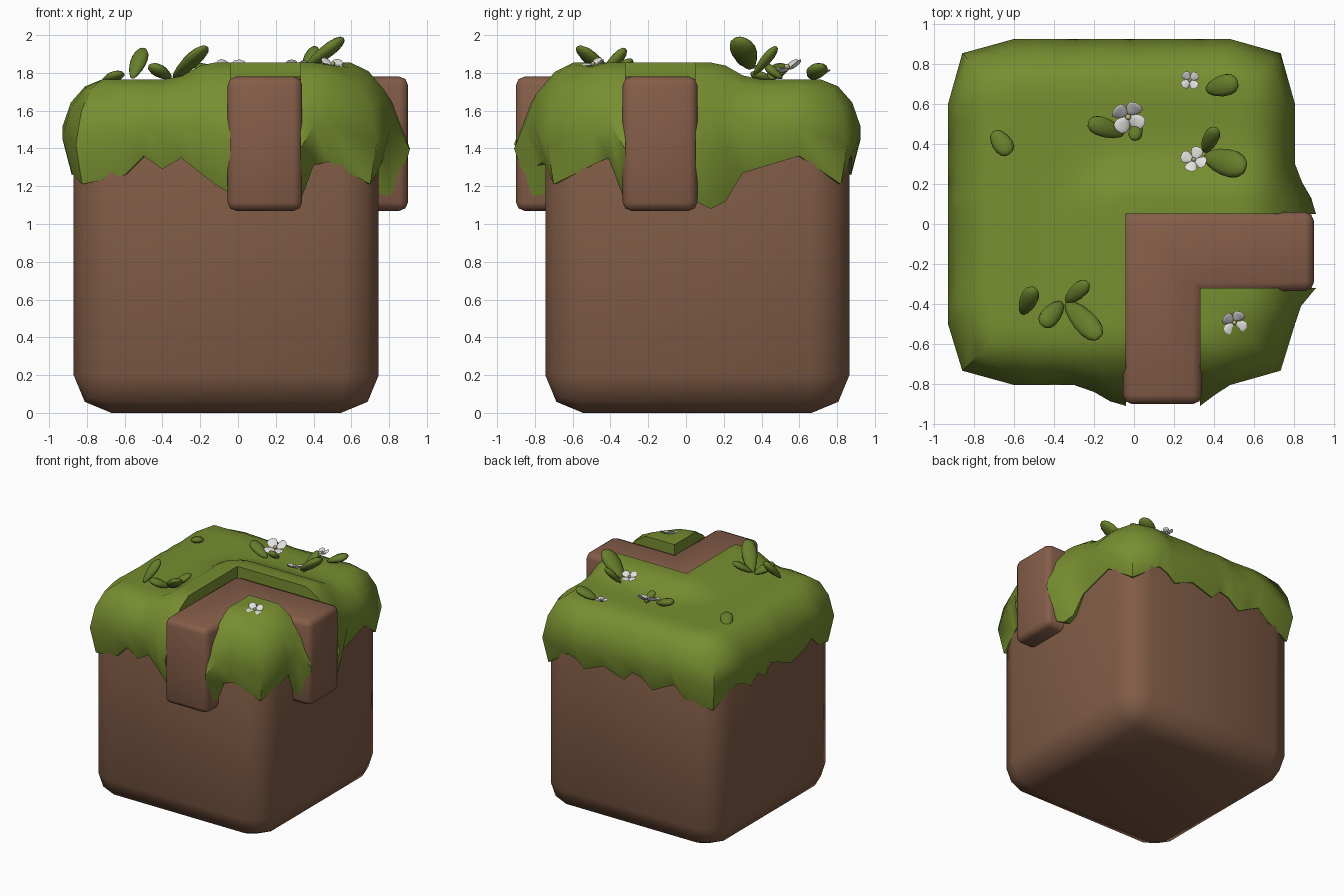
import bpy, bmesh, math
from mathutils import Vector, Matrix

if "Cube" in bpy.data.objects:
    bpy.data.objects.remove(bpy.data.objects["Cube"])


def material(name, rgb):
    m = bpy.data.materials.new(name)
    m.diffuse_color = (*rgb, 1)
    m.use_nodes = True
    m.node_tree.nodes["Principled BSDF"].inputs["Base Color"].default_value = m.diffuse_color
    return m


DIRT = material("dirt brown", (0.215, 0.105, 0.060))
PATH = material("path brown", (0.235, 0.110, 0.066))
GRASS = material("grass green", (0.185, 0.270, 0.030))
LEAF = material("leaf green", (0.135, 0.205, 0.024))
WHITE = material("petal white", (0.75, 0.75, 0.73))
YELLOW = material("flower centre", (0.50, 0.45, 0.20))


def finish(bm, name, mat, angle=40, bevel=0):
    """Turn a bmesh into a shaded object."""
    bmesh.ops.recalc_face_normals(bm, faces=bm.faces)
    me = bpy.data.meshes.new(name)
    bm.to_mesh(me)
    bm.free()
    me.materials.append(mat)
    ob = bpy.data.objects.new(name, me)
    bpy.context.collection.objects.link(ob)
    bpy.ops.object.select_all(action='DESELECT')
    ob.select_set(True)
    bpy.context.view_layer.objects.active = ob
    if bevel:
        mod = ob.modifiers.new("rounded edges", 'BEVEL')
        mod.width, mod.segments = bevel, 2
        bpy.ops.object.modifier_apply(modifier=mod.name)
    bpy.ops.object.shade_smooth_by_angle(angle=math.radians(angle))
    return ob


def prism(name, outline, z0, z1, mat, bevel):
    bm = bmesh.new()
    face = bm.faces.new([bm.verts.new((x, y, z0)) for x, y in outline])
    top = bmesh.ops.extrude_face_region(bm, geom=[face])["geom"]
    bmesh.ops.translate(bm, vec=(0, 0, z1 - z0),
                        verts=[v for v in top if isinstance(v, bmesh.types.BMVert)])
    return finish(bm, name, mat, 50, bevel)


# Dirt block with chunky rounded edges
prism("dirt_block", [(-0.87, -0.745), (0.745, -0.745), (0.745, 0.865), (-0.87, 0.865)],
      0, 1.70, DIRT, 0.2)

# L-shaped path that hangs over the front and right sides
prism("path", [(-0.055, -0.9), (0.34, -0.9), (0.34, -0.335), (0.9, -0.335),
               (0.9, 0.06), (-0.055, 0.06)], 1.07, 1.78, PATH, 0.045)

# Grass blanket: a top grid whose border hangs down in rings, split by the path
XS = [-0.72, -0.6, -0.5, -0.4, -0.3, -0.2, -0.12, -0.04, 0.15, 0.33, 0.4, 0.48, 0.595]
YS = [-0.595, -0.5, -0.41, -0.32, -0.13, 0.05, 0.13, 0.21, 0.3, 0.4, 0.5, 0.6, 0.715]
HEM_FRONT = [1.21, 1.26, 1.36, 1.29, 1.35, 1.27, 1.21, 1.16, 1.2, 1.12, 1.31, 1.33, 1.21]
HEM_RIGHT = [1.21, 1.31, 1.35, 1.11, 1.2, 1.12, 1.08, 1.12, 1.27, 1.3, 1.33, 1.36, 1.21]
HEM_OTHER = [1.21, 1.27, 1.36, 1.31, 1.26, 1.34, 1.36, 1.28, 1.34, 1.27, 1.33, 1.36, 1.21]
PX, PY = (-0.04, 0.33), (-0.32, 0.05)
N = len(XS) - 1


def smooth(t):
    t = max(0, min(1, t))
    return t * t * (3 - 2 * t)


def height(x, y):
    """Grass swells into a ridge beside the path."""
    if x > PX[1] and y < PY[0]:
        d = min(x - PX[1], PY[0] - y)
    else:
        d = math.hypot(max(0, PX[0] - x), max(0, y - PY[1]))
    return 1.765 + 0.09 * (1 - smooth((d - 0.10) / 0.22))


def flare(d_outer, d_corner):
    return 0.105 * max(smooth(1 - abs(d_outer) / 0.26), smooth(1 - abs(d_corner) / 0.14))


bm = bmesh.new()
grid = {(i, j): bm.verts.new((x, y, height(x, y)))
        for i, x in enumerate(XS) for j, y in enumerate(YS)}
for i in range(N):
    for j in range(N):
        bm.faces.new([grid[i, j], grid[i + 1, j], grid[i + 1, j + 1], grid[i, j + 1]])
border = ([(i, 0) for i in range(N)] + [(N, j) for j in range(N)]
          + [(i, N) for i in range(N, 0, -1)] + [(0, j) for j in range(N, 0, -1)])
last = [grid[k] for k in border]
for out, drop in [(0.09, 0.09), (0.165, 0.3), (0.21, 0.62), (0.16, 1.0)]:
    ring = []
    for i, j in border:
        x, y = XS[i], YS[j]
        nx, ny = (i == N) - (i == 0), (j == N) - (j == 0)
        hem, extra = HEM_OTHER[j if nx else i], 0
        if ny < 0:
            hem, extra = HEM_FRONT[i], flare(x - PX[0], x - PX[1])
        elif nx > 0:
            hem, extra = HEM_RIGHT[j], flare(y - PY[1], y - PY[0])
        if nx and ny:
            extra = 0
        reach = out + extra * (0.6 if drop == 1 else min(1, drop * 2))
        reach *= 0.66 if nx and ny else 1
        h = height(x, y)
        ring.append(bm.verts.new((x + nx * reach, y + ny * reach, h + drop * (hem - h))))
    for k in range(len(ring)):
        m = (k + 1) % len(ring)
        bm.faces.new([last[k], ring[k], ring[m], last[m]])
    last = ring


def on_path(f):
    c = f.calc_center_median()
    return (PX[0] < c.x < PX[1] and c.y < PY[1]) or (PY[0] < c.y < PY[1] and c.x > PX[0])


bmesh.ops.recalc_face_normals(bm, faces=bm.faces)
bmesh.ops.delete(bm, geom=[f for f in bm.faces if on_path(f)], context='FACES')
# Fold the open edges inward so the grass has thickness
rim = [e for e in bm.edges if e.is_boundary]
fold = bmesh.ops.extrude_edge_only(bm, edges=rim)["geom"]
for v in [g for g in fold if isinstance(g, bmesh.types.BMVert)]:
    x, y, z = v.co
    if x > 0.5 or x < -0.6:
        v.co.x -= math.copysign(0.14, x)
    if y > 0.6 or y < -0.5:
        v.co.y -= math.copysign(0.14, y)
    v.co.z -= 0.13 if z > 1.6 else -0.02
finish(bm, "grass", GRASS, 50)


# Leaves: tapered flattened ovals from base to tip
def leaf(n, base, tip, width, thick):
    base, tip = Vector(base), Vector(tip)
    d = tip - base
    bm = bmesh.new()
    bmesh.ops.create_uvsphere(bm, u_segments=10, v_segments=8, radius=0.5)
    for v in bm.verts:
        k = 1 + 0.5 * v.co.z
        v.co = (v.co.x * width * k, v.co.y * thick * k, v.co.z * d.length)
    rot = d.to_track_quat('Z', 'Y').to_matrix().to_4x4()
    bm.transform(Matrix.Translation((base + tip) / 2) @ rot)
    finish(bm, f"leaf_{n}", LEAF, 60)


LEAVES = [
    ((-0.56, -0.45, 1.77), (-0.50, -0.32, 1.93), 0.09, 0.06),
    ((-0.36, -0.39, 1.77), (-0.46, -0.51, 1.84), 0.10, 0.06),
    ((-0.34, -0.39, 1.77), (-0.17, -0.57, 1.94), 0.12, 0.06),
    ((-0.34, -0.39, 1.78), (-0.23, -0.29, 1.87), 0.08, 0.05),
    ((-0.71, 0.47, 1.75), (-0.62, 0.35, 1.80), 0.10, 0.05),
    ((-0.05, 0.45, 1.77), (-0.23, 0.51, 1.84), 0.10, 0.06),
    ((0.02, 0.51, 1.77), (0.00, 0.42, 1.84), 0.07, 0.05),
    ((0.35, 0.36, 1.79), (0.41, 0.48, 1.94), 0.08, 0.05),
    ((0.35, 0.34, 1.82), (0.56, 0.28, 1.985), 0.14, 0.07),
    ((0.36, 0.67, 1.77), (0.52, 0.71, 1.84), 0.11, 0.06),
]
for n, args in enumerate(LEAVES):
    leaf(n, *args)


# Flowers: four cupped petals around a small centre
def flower(n, pos, r, normal, turn):
    place = (Matrix.Translation(pos) @ Vector(normal).to_track_quat('Z', 'Y').to_matrix().to_4x4()
             @ Matrix.Rotation(turn, 4, 'Z'))
    bm = bmesh.new()
    for k in range(4):
        new = bmesh.ops.create_uvsphere(bm, u_segments=10, v_segments=6, radius=0.5)["verts"]
        spin = Matrix.Rotation(k * math.pi / 2, 3, 'Z')
        for v in new:
            x, y, z = v.co
            w = 0.9 * (1 + 0.7 * x)
            v.co = spin @ Vector((r * (0.54 + 0.92 * x), r * y * w,
                                  r * (0.22 * z + 0.3 * (x + 0.5) ** 2)))
    bm.transform(place)
    finish(bm, f"flower_petals_{n}", WHITE, 60)
    bm = bmesh.new()
    bmesh.ops.create_uvsphere(bm, u_segments=8, v_segments=6, radius=r * 0.17)
    bm.transform(place @ Matrix.Translation((0, 0, r * 0.15)))
    finish(bm, f"flower_centre_{n}", YELLOW, 60)


flower(0, (-0.03, 0.54, 1.82), 0.09, (0.1, -0.4, 1), 0.75)
flower(1, (0.28, 0.72, 1.80), 0.05, (0, -0.1, 1), 0.7)
flower(2, (0.30, 0.32, 1.835), 0.067, (-0.1, 0.3, 1), 0.9)
flower(3, (0.50, -0.49, 1.84), 0.067, (0.2, -0.35, 1), 0.5)
